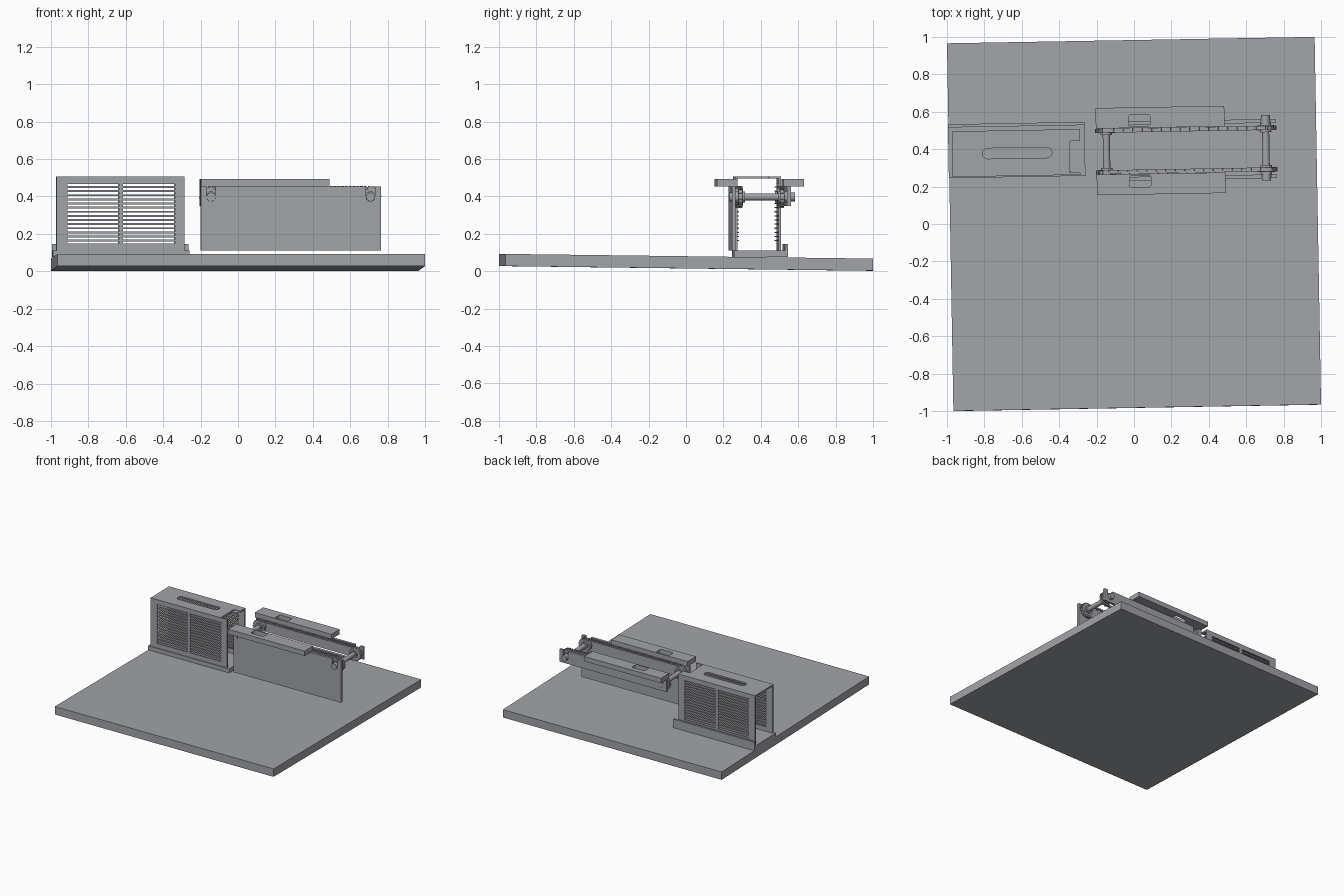
import bpy, bmesh, math
from mathutils import Matrix, Vector

if "Cube" in bpy.data.objects:
    bpy.data.objects.remove(bpy.data.objects["Cube"])

grey = bpy.data.materials.new("plain grey")
grey.use_nodes = True
GREY = (0.36, 0.37, 0.39, 1)
grey.diffuse_color = GREY
grey.node_tree.nodes["Principled BSDF"].inputs["Base Color"].default_value = GREY

TURN = Matrix.Rotation(math.radians(1), 4, 'Z')   # everything sits slightly skewed
MID = 0.39                                        # y of the machine's centre line


def add(name, mesh, matrix=Matrix()):
    mesh.materials.clear()
    mesh.materials.append(grey)
    ob = bpy.data.objects.new(name, mesh)
    bpy.context.collection.objects.link(ob)
    ob.matrix_world = TURN @ matrix
    return ob


def boxes(name, spans, matrix=Matrix()):
    """One object from (x0, x1, y0, y1, z0, z1) spans."""
    bm = bmesh.new()
    for x0, x1, y0, y1, z0, z1 in spans:
        m = Matrix.Translation(((x0 + x1) / 2, (y0 + y1) / 2, (z0 + z1) / 2))
        bmesh.ops.create_cube(bm, size=1, matrix=m @ Matrix.Diagonal((x1 - x0, y1 - y0, z1 - z0, 1)))
    me = bpy.data.meshes.new(name)
    bm.to_mesh(me)
    bm.free()
    return add(name, me, matrix)


def rod(name, x, z, pieces):
    """Stepped round bar along y from (radius, y0, y1) pieces."""
    bm = bmesh.new()
    for r, y0, y1 in pieces:
        m = Matrix.Translation((x, (y0 + y1) / 2, z)) @ Matrix.Rotation(math.pi / 2, 4, 'X')
        bmesh.ops.create_cone(bm, cap_ends=True, segments=32, radius1=r, radius2=r,
                              depth=abs(y1 - y0), matrix=m)
    for f in bm.faces:
        f.smooth = len(f.verts) == 4
    for e in bm.edges:
        e.smooth = e.calc_face_angle(0) < 0.6
    me = bpy.data.meshes.new(name)
    bm.to_mesh(me)
    bm.free()
    return add(name, me)


def panel(name, outlines, lo, hi, upright=True):
    """Flat sheet with holes: outlines in x-z between two y, or in x-y between two z."""
    cu = bpy.data.curves.new(name, 'CURVE')
    cu.dimensions, cu.fill_mode, cu.extrude = '2D', 'BOTH', (hi - lo) / 2
    for pts in outlines:
        sp = cu.splines.new('POLY')
        sp.points.add(len(pts) - 1)
        for p, (u, v) in zip(sp.points, pts):
            p.co = (u, v, 0, 1)
        sp.use_cyclic_u = True
    tmp = bpy.data.objects.new(name, cu)
    bpy.context.collection.objects.link(tmp)
    dg = bpy.context.evaluated_depsgraph_get()
    me = bpy.data.meshes.new_from_object(tmp.evaluated_get(dg))
    bpy.data.objects.remove(tmp)
    for f in me.polygons:
        f.use_smooth = False
    c = (lo + hi) / 2
    m = (Matrix.Translation((0, c, 0)) @ Matrix.Rotation(math.pi / 2, 4, 'X')
         if upright else Matrix.Translation((0, 0, c)))
    return add(name, me, m)


def rect(u0, u1, v0, v1, r=0, n=6):
    if not r:
        return [(u0, v0), (u1, v0), (u1, v1), (u0, v1)]
    pts = []
    for k, (cu, cv) in enumerate([(u1 - r, v1 - r), (u0 + r, v1 - r), (u0 + r, v0 + r), (u1 - r, v0 + r)]):
        for i in range(n + 1):
            a = (k + i / n) * math.pi / 2
            pts.append((cu + r * math.cos(a), cv + r * math.sin(a)))
    return pts


# Base plate, tipped slightly towards the back
H = 0.9825
boxes("base_plate", [(-H, H, -H, H, -0.0325, 0.0325)],
      Matrix.Translation((0, 0, 0.0475)) @ Matrix.Rotation(-0.0127, 4, 'X'))

# Tray under the vented housing, with a lip at the back
boxes("housing_tray", [(-0.985, -0.255, 0.262, 0.55, 0.075, 0.11),
                       (-0.985, -0.255, 0.533, 0.55, 0.11, 0.145)])

# Vented housing: two slotted walls, slatted inside, open at both ends
X0, X1, Z0, Z1 = -0.965, -0.28, 0.11, 0.507
HALF, WALL = 0.122, 0.012
SLOTS, PITCH = 15, 0.022
for side, label in ((-1, "front"), (1, "back")):
    vents = [rect(a, b, 0.147 + i * PITCH, 0.159 + i * PITCH)
             for i in range(SLOTS) for a, b in ((-0.907, -0.632), (-0.61, -0.333))]
    ya, yb = sorted((MID + side * HALF, MID + side * (HALF - WALL)))
    panel(f"housing_{label}_wall", [rect(X0, X1, Z0, Z1)] + vents, ya, yb)
    yi, yo = sorted((MID + side * (HALF - WALL), MID + side * (HALF - WALL - 0.01)))
    boxes(f"housing_{label}_slats", [(-0.907, -0.333, yi, yo, 0.161 + i * PITCH, 0.167 + i * PITCH)
                                     for i in range(SLOTS - 1)])
yf, yb = MID - HALF + WALL, MID + HALF - WALL
notch_x, notch_y = -0.337, 0.448
top = [(X0, yf), (notch_x, yf), (notch_x, notch_y), (X1, notch_y), (X1, yb), (X0, yb)]
panel("housing_top", [top, rect(-0.802, -0.432, 0.362, 0.418, 0.0279)], Z1 - WALL, Z1, False)

# Conveyor: side sheets with open slots for the shafts
SHAFTS, SZ, BELT_R = (-0.14, 0.712), 0.397, 0.052
SX0, SX1, TOP = -0.195, 0.768, 0.452


def slotted_sheet(name, bottom, y0, y1):
    pts = [(SX0, bottom), (SX1, bottom), (SX1, TOP)]
    for x in reversed(SHAFTS):
        pts.append((x + 0.024, TOP))
        pts += [(x + 0.024 * math.cos(a), SZ + 0.024 * math.sin(a))
                for a in (-math.pi * i / 10 for i in range(11))]
        pts.append((x - 0.024, TOP))
    pts.append((SX0, TOP))
    panel(name, [pts], y0, y1)


slotted_sheet("front_side_sheet", 0.11, MID - 0.158, MID - 0.138)
slotted_sheet("back_side_sheet", 0.35, MID + 0.138, MID + 0.158)


# Toothed belts running round the pulleys
def belt_loop(r_in, r_out, count):
    """Points round a stadium, alternating between two radii in square steps."""
    span = SHAFTS[1] - SHAFTS[0]
    arc = math.pi * BELT_R
    total = 2 * (span + arc)
    pts = []
    for i in range(count * 2):
        for shift in (0.02, 0.98):
            s = (i + shift) / (count * 2) * total
            half = s >= span + arc
            s -= (span + arc) * half
            a = math.pi / 2 - max(0, s - span) / BELT_R - math.pi * half
            d = min(s, span)
            cx = SHAFTS[1] - d if half else SHAFTS[0] + d
            r = r_out if i % 2 else r_in
            pts.append((cx + r * math.cos(a), SZ + r * math.sin(a)))
    return pts


outer = belt_loop(BELT_R + 0.001, BELT_R + 0.007, 100)
inner = belt_loop(BELT_R - 0.006, BELT_R - 0.006, 50)
for side, label in ((-1, "front"), (1, "back")):
    ya, yb = sorted((MID + side * 0.1, MID + side * 0.122))
    panel(f"{label}_belt", [outer, inner], ya, yb)
    for x, end in zip(SHAFTS, ("inlet", "outlet")):
        rod(f"{label}_{end}_pulley", x, SZ, [
            (0.046, MID + side * 0.099, MID + side * 0.125),
            (0.03, MID + side * 0.088, MID + side * 0.099),
            (0.03, MID + side * 0.125, MID + side * 0.138)])

    # Flat ledge beside each belt with a rounded opening
    ya, yb = sorted((MID + side * 0.123, MID + side * 0.233))
    ha, hb = sorted((MID + side * 0.132, MID + side * 0.193))
    panel(f"{label}_ledge", [rect(SX0, 0.493, ya, yb), rect(-0.02, 0.095, ha, hb, 0.012)],
          TOP, 0.492, False)

# Shafts joining the two belts
rod("inlet_shaft", SHAFTS[0], SZ, [(0.019, MID - 0.138, MID + 0.138),
                                   (0.0235, MID - 0.158, MID - 0.138),
                                   (0.0235, MID + 0.138, MID + 0.158)])
rod("outlet_shaft", SHAFTS[1], SZ, [(0.019, MID - 0.138, MID + 0.138),
                                    (0.0235, MID - 0.17, MID - 0.138),
                                    (0.0235, MID + 0.138, MID + 0.18)])
